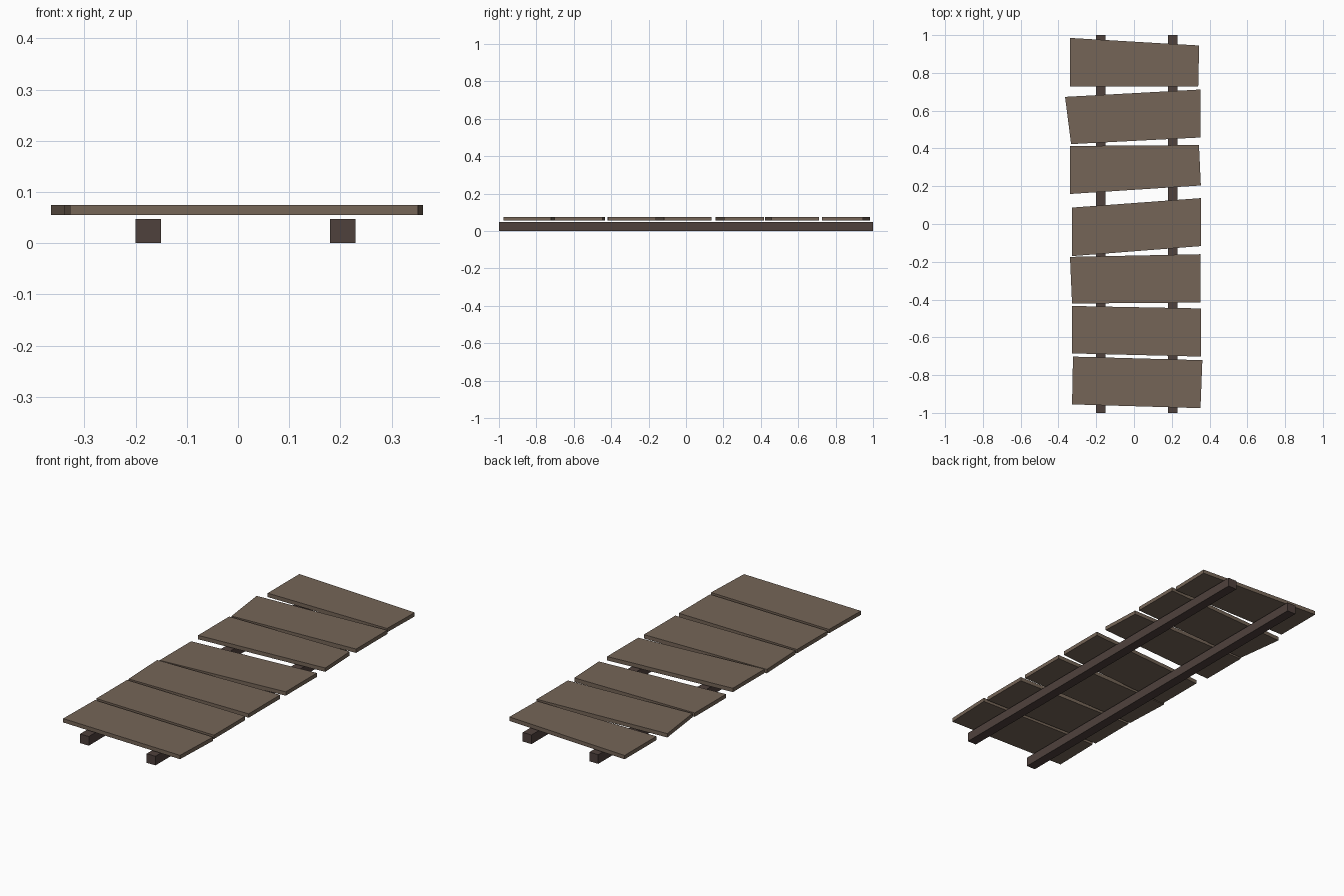
import bpy
import bmesh

cube = bpy.data.objects.get("Cube")
if cube:
    bpy.data.objects.remove(cube, do_unlink=True)


def make_material(name, colour):
    mat = bpy.data.materials.new(name)
    mat.use_nodes = True
    mat.diffuse_color = colour
    mat.node_tree.nodes["Principled BSDF"].inputs["Base Color"].default_value = colour
    return mat


def make_slab(name, outline, bottom, top, mat):
    """Extrude a counter-clockwise outline upwards into a closed slab."""
    bm = bmesh.new()
    base = bm.faces.new([bm.verts.new((x, y, bottom)) for x, y in outline])
    raised = bmesh.ops.extrude_face_region(bm, geom=[base], use_keep_orig=True)
    verts = [v for v in raised["geom"] if isinstance(v, bmesh.types.BMVert)]
    bmesh.ops.translate(bm, verts=verts, vec=(0, 0, top - bottom))
    bmesh.ops.recalc_face_normals(bm, faces=bm.faces)
    mesh = bpy.data.meshes.new(name)
    bm.to_mesh(mesh)
    bm.free()
    mesh.materials.append(mat)
    obj = bpy.data.objects.new(name, mesh)
    bpy.context.collection.objects.link(obj)
    return obj


plank_wood = make_material("weathered brown wood", (0.178, 0.13, 0.095, 1))
rail_wood = make_material("dark brown wood", (0.078, 0.053, 0.046, 1))

# Two long support rails under the walkway
rail_width, rail_height, half_length = 0.05, 0.047, 1.0
for name, x in (("right_rail", -0.2), ("left_rail", 0.18)):
    far = x + rail_width
    outline = [(x, -half_length), (far, -half_length), (far, half_length), (x, half_length)]
    make_slab(name, outline, 0, rail_height, rail_wood)

# Uneven planks, back to front: corners run around from the front at -x
planks = [
    [(-0.34, 0.727), (0.34, 0.727), (0.345, 0.945), (-0.34, 0.985)],
    [(-0.333, 0.423), (0.352, 0.458), (0.352, 0.712), (-0.365, 0.673)],
    [(-0.339, 0.159), (0.354, 0.204), (0.344, 0.418), (-0.339, 0.413)],
    [(-0.328, -0.17), (0.354, -0.117), (0.354, 0.137), (-0.328, 0.087)],
    [(-0.328, -0.421), (0.352, -0.416), (0.352, -0.16), (-0.339, -0.174)],
    [(-0.328, -0.685), (0.354, -0.702), (0.354, -0.447), (-0.328, -0.434)],
    [(-0.328, -0.955), (0.352, -0.975), (0.362, -0.721), (-0.323, -0.702)],
]
plank_bottom, plank_top = 0.055, 0.075
for number, outline in enumerate(planks, start=1):
    make_slab(f"plank_{number}", outline, plank_bottom, plank_top, plank_wood)
